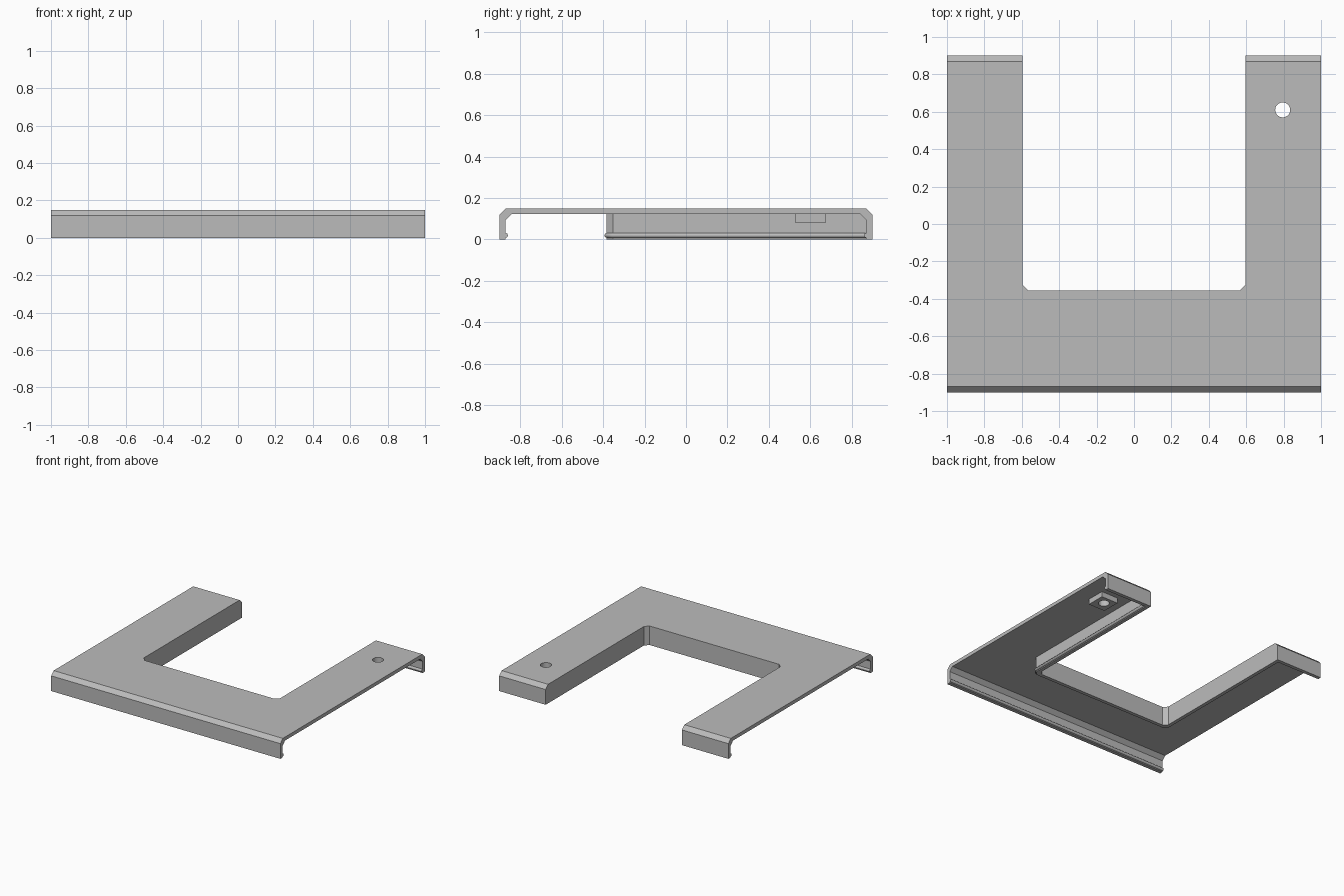
import bpy, bmesh
from mathutils import Vector

if "Cube" in bpy.data.objects:
    bpy.data.objects.remove(bpy.data.objects["Cube"])

grey = bpy.data.materials.new("plain grey")
grey.use_nodes = True
colour = (0.5, 0.5, 0.5, 1)
grey.diffuse_color = colour
grey.node_tree.nodes["Principled BSDF"].inputs["Base Color"].default_value = colour

HALF_X, HALF_Y, TOP, T = 1.0, 0.9, 0.15, 0.028   # outer size and sheet thickness
IN_X, IN_Y, C = 0.595, -0.355, 0.03              # opening and corner chamfer
HOLE = Vector((0.795, 0.61, 0))
BEAD_Z, BEAD_R = 0.019, 0.012


def prism(name, points, direction):
    """Extrude a flat outline of 3D points along a direction."""
    bm = bmesh.new()
    face = bm.faces.new([bm.verts.new(p) for p in points])
    new = bmesh.ops.extrude_face_region(bm, geom=[face])["geom"]
    verts = [v for v in new if isinstance(v, bmesh.types.BMVert)]
    bmesh.ops.translate(bm, vec=Vector(direction), verts=verts)
    bmesh.ops.recalc_face_normals(bm, faces=bm.faces)
    mesh = bpy.data.meshes.new(name)
    bm.to_mesh(mesh)
    bm.free()
    ob = bpy.data.objects.new(name, mesh)
    bpy.context.collection.objects.link(ob)
    mesh.materials.append(grey)
    return ob


def mirrored(half):
    """Complete a half outline across the middle plane."""
    return half + [(-a, b) for a, b in reversed(half)]


def cut(ob, cutter):
    mod = ob.modifiers.new("cut", "BOOLEAN")
    mod.operation, mod.solver, mod.object = "DIFFERENCE", "EXACT", cutter
    bpy.context.view_layer.objects.active = ob
    bpy.ops.object.modifier_apply(modifier=mod.name)


def bead(name, points):
    """Round snap bead along a path at the foot of a wall."""
    curve = bpy.data.curves.new(name, "CURVE")
    curve.dimensions = "3D"
    curve.bevel_depth, curve.bevel_resolution = BEAD_R, 2
    curve.use_fill_caps = True
    line = curve.splines.new("POLY")
    line.points.add(len(points) - 1)
    for p, (x, y) in zip(line.points, points):
        p.co = (x, y, BEAD_Z, 1)
    curve.materials.append(grey)
    bpy.context.collection.objects.link(bpy.data.objects.new(name, curve))


def opening(offset, end):
    """Half outline of the opening, grown by an offset."""
    x, y = IN_X + offset, IN_Y - offset
    return [(x, end), (x, y + C), (x - C, y)]


# Bent cover sheet with front and back flanges
outer = [(HALF_Y, 0), (HALF_Y, TOP - C), (HALF_Y - C, TOP)]
inner = [(HALF_Y - T, 0), (HALF_Y - T, TOP - T - C), (HALF_Y - T - C, TOP - T)]
section = mirrored(outer) + list(reversed(mirrored(inner)))
cover = prism("cover_sheet", [(-HALF_X, y, z) for y, z in section], (2 * HALF_X, 0, 0))

# Square boss under the screw hole
b = 0.073
boss = prism("screw_boss", [(HOLE.x + i * b, HOLE.y - 0.008 + j * b, 0.08)
             for i, j in ((-1, -1), (1, -1), (1, 1), (-1, 1))], (0, 0, TOP - T - 0.08))

# Cut the opening and the screw hole
notch = prism("opening_cutter", [(x, y, -1) for x, y in mirrored(opening(0, 2))], (0, 0, 2))
cut(cover, notch)
bpy.ops.mesh.primitive_cylinder_add(vertices=32, radius=0.04, depth=1, location=HOLE)
drill = bpy.context.object
for part in (cover, boss):
    cut(part, drill)
for helper in (notch, drill):
    bpy.data.objects.remove(helper)

# Skirt wall around the opening
end = HALF_Y - T
ring = mirrored(opening(0, end)) + list(reversed(mirrored(opening(T, end))))
prism("opening_skirt", [(x, y, 0) for x, y in ring], (0, 0, TOP - T))

# Snap beads along the skirt and flanges
bead("skirt_bead", mirrored(opening(T, end)))
bead("front_bead", [(-HALF_X, -end), (HALF_X, -end)])
for side, label in ((1, "left"), (-1, "right")):
    bead(label + "_back_bead", [(side * (IN_X + T), end), (side * HALF_X, end)])
